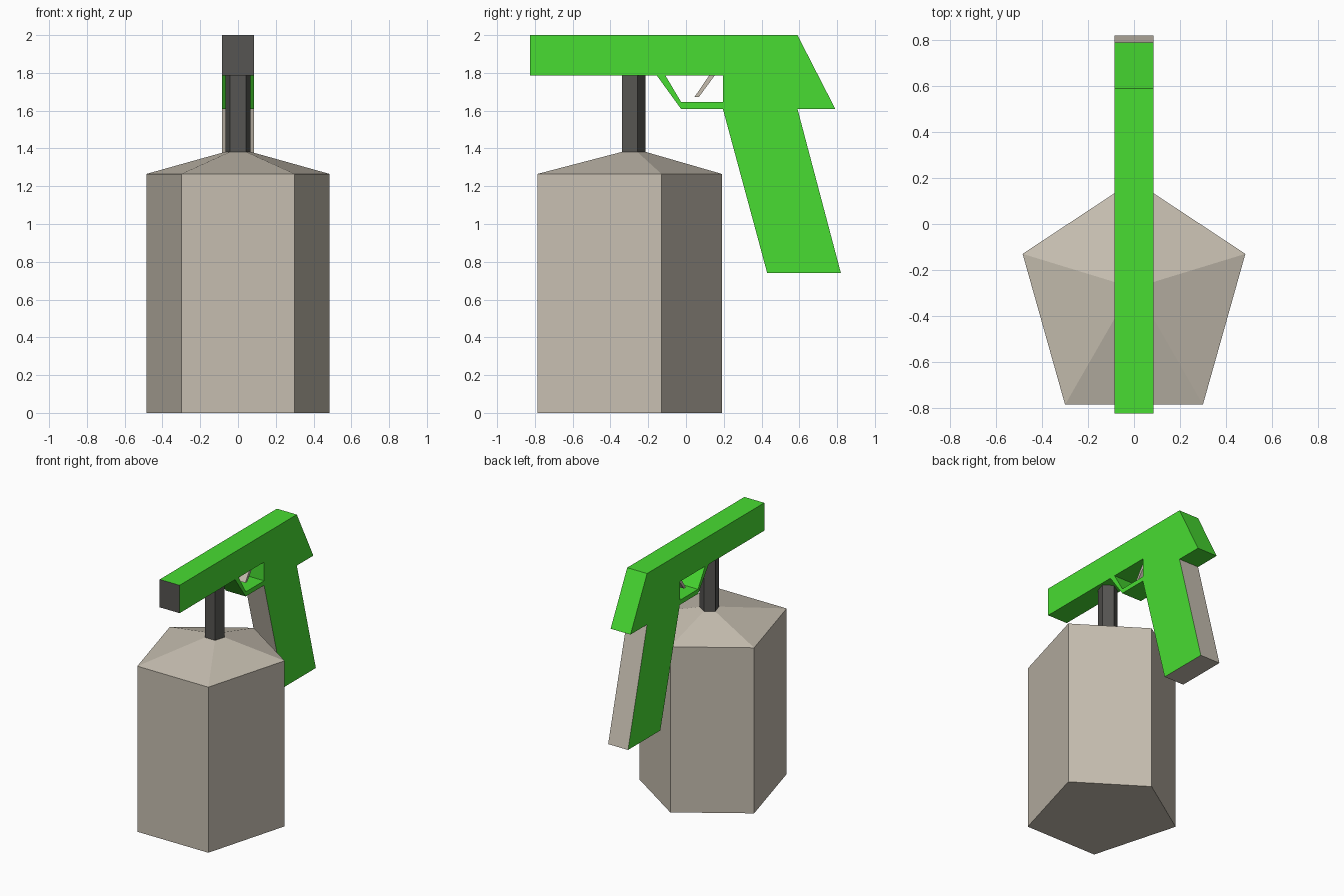
import bpy, bmesh

if "Cube" in bpy.data.objects:
    bpy.data.objects.remove(bpy.data.objects["Cube"])


def material(name, rgb):
    # convert sRGB 0-255 to linear
    lin = [((c / 255 + 0.055) / 1.055) ** 2.4 for c in rgb]
    m = bpy.data.materials.new(name)
    m.diffuse_color = (*lin, 1)
    m.use_nodes = True
    m.node_tree.nodes["Principled BSDF"].inputs["Base Color"].default_value = m.diffuse_color
    return m


GREEN = material("bright_green", (72, 220, 50))
TAN = material("warm_grey", (198, 190, 176))
DARK = material("dark_grey", (86, 85, 82))


def make_object(name, bm, mats, rule=None):
    bmesh.ops.recalc_face_normals(bm, faces=bm.faces)
    bm.normal_update()
    if rule:
        for f in bm.faces:
            f.material_index = rule(f.calc_center_median(), f.normal)
    me = bpy.data.meshes.new(name)
    bm.to_mesh(me)
    bm.free()
    for m in mats:
        me.materials.append(m)
    ob = bpy.data.objects.new(name, me)
    bpy.context.collection.objects.link(ob)
    return ob


def side_prism(name, outline, half, mats, rule=None):
    """Extrude a (y, z) outline across x."""
    bm = bmesh.new()
    f = bm.faces.new([bm.verts.new((-half, y, z)) for y, z in outline])
    ext = bmesh.ops.extrude_face_region(bm, geom=[f], use_keep_orig=True)
    moved = [v for v in ext["geom"] if isinstance(v, bmesh.types.BMVert)]
    bmesh.ops.translate(bm, verts=moved, vec=(2 * half, 0, 0))
    return make_object(name, bm, mats, rule)


def loft(name, rings, mats):
    """Bridge (z, points) rings and cap both ends."""
    bm = bmesh.new()
    loops = [[bm.verts.new((x, y, z)) for x, y in pts] for z, pts in rings]
    for a, b in zip(loops, loops[1:]):
        for i in range(len(a)):
            j = (i + 1) % len(a)
            bm.faces.new((a[i], a[j], b[j], b[i]))
    bm.faces.new(loops[0])
    bm.faces.new(loops[-1])
    return make_object(name, bm, mats)


# five-sided footprints
base = [(0, 0.19), (-0.485, -0.13), (-0.30, -0.787), (0.30, -0.787), (0.485, -0.13)]
neck = [(0, -0.215), (-0.067, -0.258), (-0.042, -0.338), (0.042, -0.338), (0.067, -0.258)]

# bottle with sloping shoulders, and neck
loft("bottle", [(0, base), (1.265, base), (1.382, neck)], [TAN])
loft("neck", [(1.375, neck), (1.79, neck)], [DARK])


# spray head with grip: dark muzzle, grey grip front, back and bottom
def head_colour(c, n):
    if c.y < -0.8:
        return 2
    if c.z < 1.5 and abs(n.x) < 0.5:
        return 1
    return 0


side_prism("spray_head",
           [(-0.825, 2.0), (0.59, 2.0), (0.79, 1.61), (0.59, 1.61), (0.82, 0.74),
            (0.43, 0.74), (0.195, 1.61), (0.195, 1.787), (-0.825, 1.787)],
           0.084, [GREEN, TAN, DARK], head_colour)

# trigger guard
side_prism("trigger_guard",
           [(-0.155, 1.787), (-0.027, 1.61), (0.195, 1.61), (0.195, 1.645),
            (-0.025, 1.645), (-0.11, 1.787)], 0.084, [GREEN])

# trigger
side_prism("trigger",
           [(0.125, 1.79), (0.045, 1.672), (0.068, 1.672), (0.155, 1.79)],
           0.03, [TAN])
